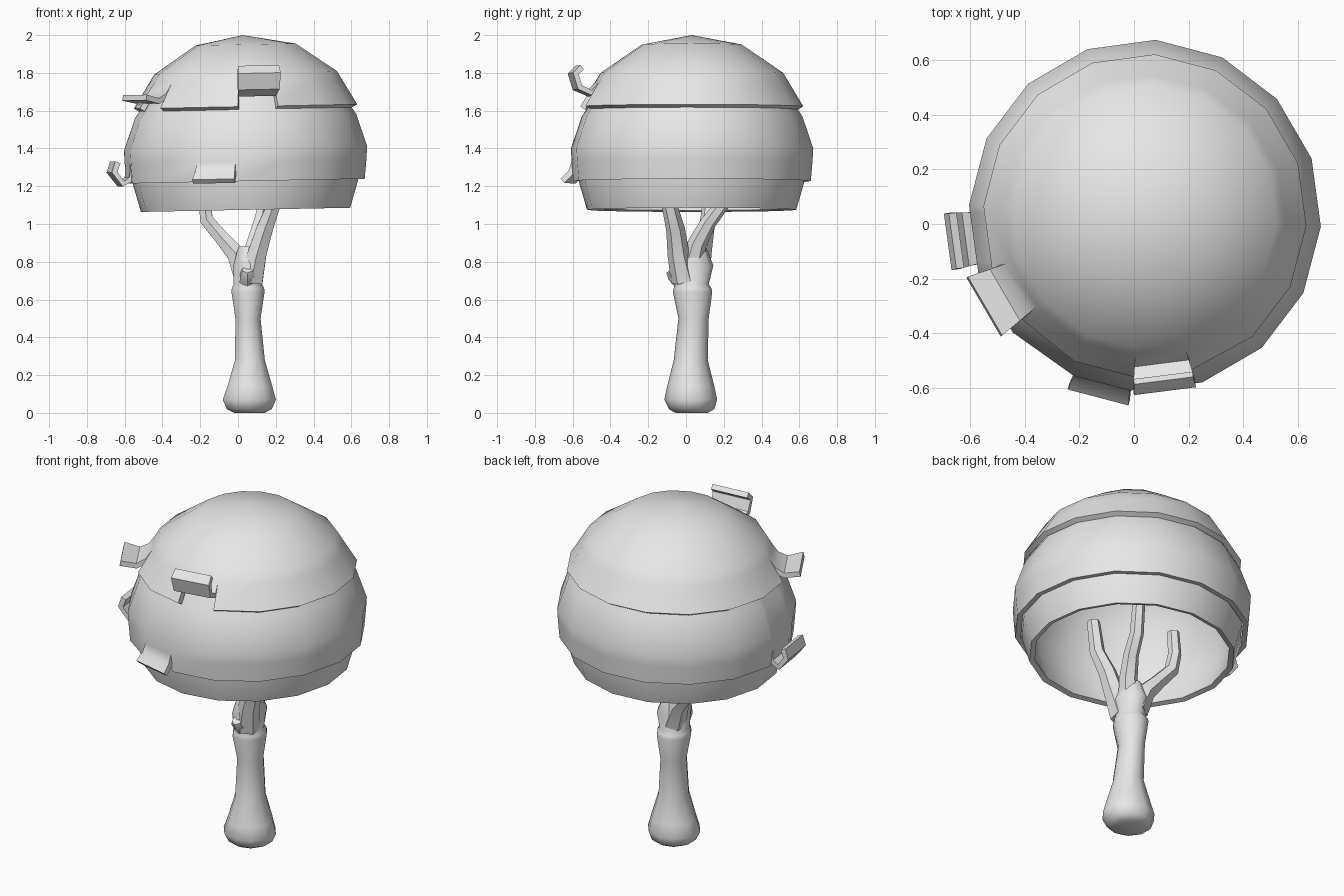
import bpy, bmesh, math
from mathutils import Vector

if "Cube" in bpy.data.objects:
    bpy.data.objects.remove(bpy.data.objects["Cube"])

grey = bpy.data.materials.new("plain_grey")
grey.diffuse_color = (0.8, 0.8, 0.8, 1)
grey.use_nodes = True
grey.node_tree.nodes["Principled BSDF"].inputs["Base Color"].default_value = grey.diffuse_color

CX, CY = 0.04, 0.03           # canopy centre
SIDES, OFFSET = 16, -3.5      # canopy polygon
STEP = 360 / SIDES


def finish(bm, name, thickness=0, angle=40):
    me = bpy.data.meshes.new(name)
    bm.to_mesh(me)
    bm.free()
    ob = bpy.data.objects.new(name, me)
    bpy.context.collection.objects.link(ob)
    me.materials.append(grey)
    bpy.ops.object.select_all(action='DESELECT')
    ob.select_set(True)
    bpy.context.view_layer.objects.active = ob
    if thickness:
        mod = ob.modifiers.new("thickness", 'SOLIDIFY')
        mod.thickness = thickness
        mod.offset = -1
        bpy.ops.object.modifier_apply(modifier=mod.name)
    bpy.ops.object.shade_smooth_by_angle(angle=math.radians(angle))
    return ob


def shell(name, profile, thickness, flaps=()):
    """Sixteen-sided layer; flaps = (start angle, end angle, (r, z) path) peeled off the lowest band."""
    angles = {(OFFSET + STEP * k) % 360 for k in range(SIDES)}
    for a0, a1, _ in flaps:
        # drop polygon corners that nearly touch a cut
        angles = {a for a in angles if min(abs(a - a0), abs(a - a1)) > 2} | {a0, a1}
    angles = sorted(angles)
    n = len(angles)
    bm = bmesh.new()

    def point(r, z, a):
        local = (a - OFFSET) % STEP - STEP / 2
        r *= math.cos(math.radians(STEP / 2)) / math.cos(math.radians(local))
        t = math.radians(a)
        x = CX + r * math.cos(t)
        tilt = 0.02 * (x - CX)
        return bm.verts.new((x, CY + r * math.sin(t), z + tilt))

    rings = []
    for r, z in profile:
        if r == 0:
            rings.append([bm.verts.new((CX - 0.015, CY, z))] * n)
        else:
            rings.append([point(r, z, a) for a in angles])
    for i in range(len(rings) - 1):
        for j in range(n):
            k = (j + 1) % n
            if i == 0 and any(a0 <= angles[j] < a1 for a0, a1, _ in flaps):
                continue
            lo, hi = rings[i], rings[i + 1]
            if hi[j] == hi[k]:
                bm.faces.new((lo[j], lo[k], hi[j]))
            else:
                bm.faces.new((lo[j], lo[k], hi[k], hi[j]))
    # peeled flaps hang from the top of each notch
    for a0, a1, path in flaps:
        cols = [j for j in range(n) if a0 <= angles[j] <= a1]
        upper = [rings[1][j] for j in cols]
        for r, z in path:
            lower = [point(r, z, angles[j]) for j in cols]
            for j in range(len(cols) - 1):
                bm.faces.new((lower[j], lower[j + 1], upper[j + 1], upper[j]))
            upper = lower
    loose = [v for v in bm.verts if not v.link_faces]
    bmesh.ops.delete(bm, geom=loose, context='VERTS')
    return finish(bm, name, thickness)


def tube(name, stations, sides=8, level=False):
    """Tube through (x, y, z, rx, ry) stations, capped at both ends."""
    bm = bmesh.new()
    pts = [Vector(s[:3]) for s in stations]
    rings = []
    for i, s in enumerate(stations):
        d = pts[min(i + 1, len(pts) - 1)] - pts[max(i - 1, 0)]
        d = Vector((0, 0, 1)) if level else d.normalized()
        u = Vector((0, 1, 0)).cross(d).normalized()
        v = d.cross(u)
        ring = []
        for k in range(sides):
            t = 2 * math.pi * (k + 0.5) / sides
            ring.append(bm.verts.new(pts[i] + u * s[3] * math.cos(t) + v * s[4] * math.sin(t)))
        rings.append(ring)
    for lo, hi in zip(rings, rings[1:]):
        for j in range(sides):
            k = (j + 1) % sides
            bm.faces.new((lo[j], lo[k], hi[k], hi[j]))
    bm.faces.new(rings[0][::-1])
    bm.faces.new(rings[-1])
    return finish(bm, name, angle=50)


# canopy: three overlapping domes
shell("canopy_bottom_layer",
      [(0.555, 1.075), (0.597, 1.22), (0.60, 1.35), (0.545, 1.57),
       (0.45, 1.75), (0.24, 1.89), (0, 1.93)], 0.03)
shell("canopy_middle_layer",
      [(0.632, 1.227), (0.641, 1.33), (0.645, 1.40), (0.587, 1.57), (0.50, 1.70)], 0.03,
      [(179, 196, [(0.645, 1.26), (0.675, 1.24), (0.712, 1.29), (0.695, 1.335)]),
       (246, 265, [(0.66, 1.28), (0.70, 1.24)])])
shell("canopy_top_layer",
      [(0.592, 1.622), (0.515, 1.75), (0.485, 1.80), (0.265, 1.95), (0, 2.0)], 0.03,
      [(199, 220, [(0.55, 1.70), (0.60, 1.675), (0.685, 1.695)]),
       (266, 287, [(0.555, 1.705), (0.61, 1.73), (0.63, 1.79), (0.60, 1.815)])])

# trunk with flared foot and collar
tube("trunk", [(0.06, 0.03, 0.0, 0.085, 0.085), (0.06, 0.03, 0.02, 0.125, 0.12),
               (0.06, 0.025, 0.07, 0.148, 0.14), (0.063, 0.025, 0.14, 0.125, 0.125),
               (0.063, 0.025, 0.28, 0.083, 0.09), (0.053, 0.04, 0.50, 0.07, 0.08),
               (0.053, 0.035, 0.64, 0.092, 0.104), (0.053, 0.035, 0.66, 0.09, 0.10),
               (0.052, 0.03, 0.68, 0.08, 0.09), (0.055, 0.03, 0.78, 0.085, 0.115),
               (0.05, 0.03, 0.88, 0.05, 0.075)], 10, level=True)

# branches reaching into the canopy
tube("left_branch", [(0.04, 0.06, 0.72, 0.07, 0.07), (-0.01, 0.08, 0.84, 0.055, 0.055),
                     (-0.08, 0.10, 0.92, 0.044, 0.044), (-0.165, 0.115, 1.02, 0.04, 0.04),
                     (-0.18, 0.125, 1.12, 0.036, 0.036), (-0.165, 0.13, 1.25, 0.034, 0.034)], 6)
tube("right_branch", [(0.07, -0.01, 0.70, 0.07, 0.07), (0.10, -0.04, 0.84, 0.058, 0.058),
                      (0.14, -0.055, 0.97, 0.05, 0.05), (0.185, -0.085, 1.09, 0.042, 0.042),
                      (0.20, -0.10, 1.28, 0.036, 0.036)], 6)
tube("back_branch", [(0.06, 0.03, 0.78, 0.06, 0.06), (0.09, 0.06, 0.90, 0.05, 0.05),
                     (0.12, 0.12, 1.01, 0.042, 0.042), (0.14, 0.19, 1.10, 0.038, 0.038),
                     (0.15, 0.22, 1.28, 0.034, 0.034)], 6)
# knot on the front of the trunk
tube("trunk_knot", [(0.05, 0.0, 0.68, 0.05, 0.05), (0.05, -0.06, 0.735, 0.045, 0.045),
                    (0.05, -0.08, 0.76, 0.03, 0.03)], 6)
